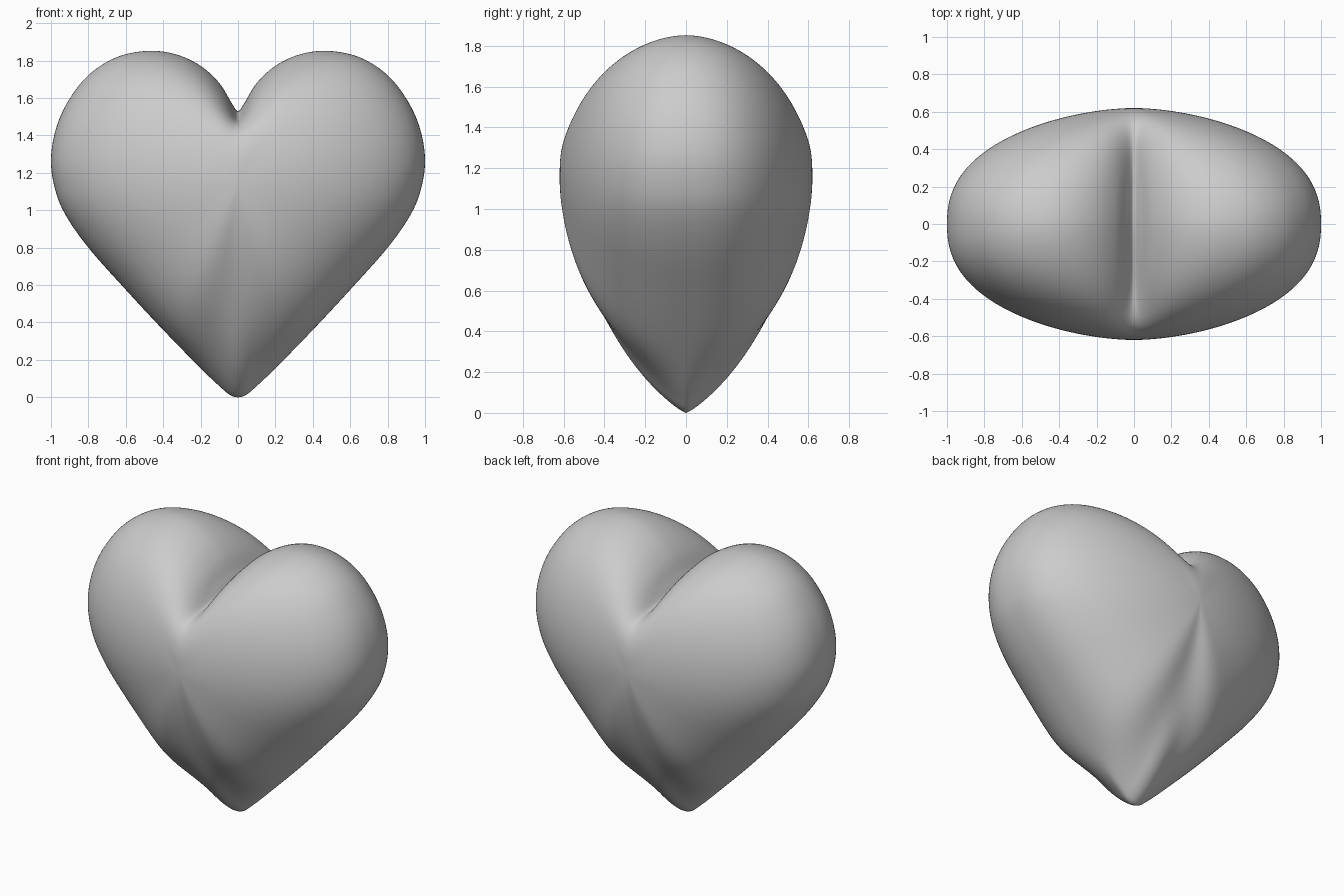
import bpy, bmesh, math
from mathutils import Vector

if "Cube" in bpy.data.objects:
    bpy.data.objects.remove(bpy.data.objects["Cube"])

CZ, DEPTH, RINGS, STEPS = 1.15, 0.62, 48, 7

# right half of the front outline, cleft to tip (x, z)
half = [(0, 1.53), (0.035, 1.575), (0.1, 1.68), (0.2, 1.772), (0.33, 1.833),
        (0.48, 1.852), (0.65, 1.818), (0.8, 1.722), (0.91, 1.58), (0.975, 1.43),
        (1.0, 1.27), (0.98, 1.12), (0.925, 0.98), (0.8, 0.8), (0.6, 0.575),
        (0.4, 0.36), (0.2, 0.155), (0.1, 0.06), (0.045, 0.014), (0, 0)]
ctrl = [Vector(p) for p in half + [(-x, z) for x, z in half[-2:0:-1]]]


def spline(pts, steps):
    """Closed Catmull-Rom curve."""
    out, n = [], len(pts)
    for i in range(n):
        a, b, c, d = (pts[(i + k) % n] for k in (-1, 0, 1, 2))
        for j in range(steps):
            t = j / steps
            out.append(0.5 * (2 * b + (c - a) * t + (2 * a - 5 * b + 4 * c - d) * t * t
                              + (3 * b - a - 3 * c + d) * t ** 3))
    return out


# outline as angle from straight up and radius from the middle
outline = spline(ctrl, STEPS)
ang = [math.atan2(p.x, p.y - CZ) for p in outline]
rad = [math.hypot(p.x, p.y - CZ) for p in outline]
N = len(outline)
gap = [((ang[(i + 1) % N] - ang[i - 1]) % math.tau) / 2 for i in range(N)]


def blurred(sigma):
    """Outline radii softened over angle, so the cleft fades to the front."""
    if sigma < 0.012:
        return rad
    res = []
    for a in ang:
        tot = wsum = 0
        for b, r, g in zip(ang, rad, gap):
            d = abs(a - b)
            d = min(d, math.tau - d)
            if d < 3 * sigma:
                w = g * math.exp(-0.5 * (d / sigma) ** 2)
                tot += w * r
                wsum += w
        res.append(tot / wsum)
    return res


def bump(a, width):
    return math.exp(-(a / width) ** 2)


def ring_points(phi):
    """One depth contour: full at the sides, rounder at the lobes, conical at the tip."""
    v = math.sin(phi)
    pts = []
    for a, r in zip(ang, blurred(0.32 * v ** 3)):
        q = 0.41 + 0.2 * bump(a, 0.9) + 0.4 * bump(math.pi - abs(a), 0.25)
        p = 1.78 + 0.85 * bump(a, 0.5)
        s = max(0, 1 - v ** (1 / q)) ** (1 / p) * r
        pts.append((s * math.sin(a), CZ + s * math.cos(a)))
    return v * DEPTH, pts


# heart body: rim ring plus mirrored front and back contours
bm = bmesh.new()
contours = [ring_points(math.pi / 2 * i / RINGS) for i in range(RINGS)]
rim = [bm.verts.new((x, 0, z)) for x, z in contours[0][1]]
for side in (-1, 1):
    prev = rim
    for y, pts in contours[1:]:
        cur = [bm.verts.new((x, side * y, z)) for x, z in pts]
        for i in range(N):
            j = (i + 1) % N
            bm.faces.new((prev[i], prev[j], cur[j], cur[i]))
        prev = cur
    pole = bm.verts.new((0, side * DEPTH, CZ))
    for i in range(N):
        bm.faces.new((prev[i], prev[(i + 1) % N], pole))
bmesh.ops.recalc_face_normals(bm, faces=bm.faces)
for f in bm.faces:
    f.smooth = True
mesh = bpy.data.meshes.new("heart")
bm.to_mesh(mesh)
bm.free()
heart = bpy.data.objects.new("heart", mesh)
bpy.context.collection.objects.link(heart)
